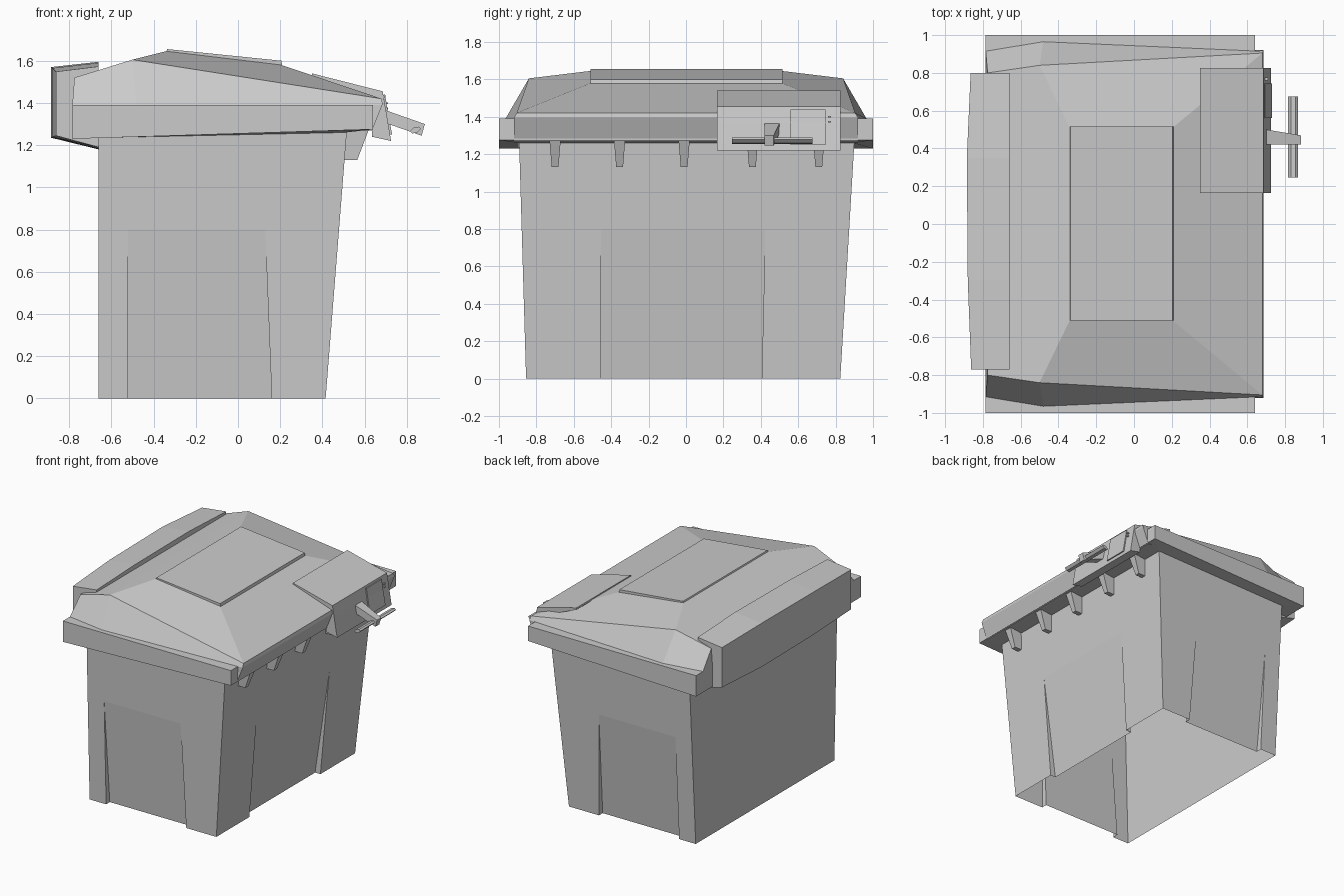
import bpy, bmesh

if "Cube" in bpy.data.objects:
    bpy.data.objects.remove(bpy.data.objects["Cube"])


def make(name, verts, faces):
    me = bpy.data.meshes.new(name)
    me.from_pydata(verts, [], faces)
    bm = bmesh.new()
    bm.from_mesh(me)
    bmesh.ops.remove_doubles(bm, verts=bm.verts, dist=0.0005)
    bmesh.ops.dissolve_degenerate(bm, edges=bm.edges, dist=0.0005)
    bmesh.ops.recalc_face_normals(bm, faces=bm.faces)
    bm.to_mesh(me)
    bm.free()
    ob = bpy.data.objects.new(name, me)
    bpy.context.collection.objects.link(ob)
    return ob


def loft(name, loops, caps=False):
    """Skin a stack of closed loops that share a point count."""
    n = len(loops[0])
    faces = [(k * n + i, k * n + (i + 1) % n, (k + 1) * n + (i + 1) % n, (k + 1) * n + i)
             for k in range(len(loops) - 1) for i in range(n)]
    if caps:
        faces += [tuple(range(n)), tuple(range((len(loops) - 1) * n, len(loops) * n))]
    return make(name, [p for l in loops for p in l], faces)


def prism(name, profile, y0, y1):
    """Extrude an x-z profile along y."""
    return loft(name, [[(x, y, z) for x, z in profile] for y in (y0, y1)], True)


def lerp(a, b, t):
    return a + (b - a) * t


# Body: tapered open shell, panels recessed at the foot between corner posts
def body_loop(z, d):
    t = z / 1.26
    x0, x1 = -0.66, lerp(0.415, 0.515, t)
    y0, y1 = lerp(-0.855, -0.892, t), lerp(0.825, 0.9, t)
    a, b = -0.52, lerp(0.16, 0.11, t)
    c, e = -0.455, lerp(0.405, 0.435, t)
    pts = [(x0, y0), (a, y0), (a, y0 + d), (b, y0 + d), (b, y0), (x1, y0),
           (x1, c), (x1 - d, c), (x1 - d, e), (x1, e), (x1, y1),
           (b, y1), (b, y1 - d), (a, y1 - d), (a, y1), (x0, y1)]
    return [(x, y, z) for x, y in pts]


loft("body", [body_loop(0, 0.045), body_loop(0.8, 0), body_loop(1.26, 0)])


# Lid rim: flange from the body, outer wall and top ledge
def ring(x0, x1, y, z0, z1):
    return [(x0, -y, z0), (x1, -y, z1), (x1, y, z1), (x0, y, z0)]


loft("lid_rim", [ring(-0.66, 0.51, 0.895, 1.235, 1.26), ring(-0.785, 0.64, 1.0, 1.23, 1.275),
                 ring(-0.785, 0.64, 1.0, 1.39, 1.39), ring(-0.785, 0.64, 0.91, 1.39, 1.39)])

# Lid: faceted hipped shell, half listed and mirrored across y
half = [(-0.785, 0.915, 1.39), (-0.48, 0.965, 1.39), (0.66, 0.915, 1.39),
        (-0.775, 0.80, 1.52), (-0.5, 0.84, 1.605), (0.68, 0.905, 1.42),
        (-0.34, 0.51, 1.645), (0.205, 0.51, 1.58),
        (0.635, 0.92, 1.27), (0.685, 0.92, 1.395), (0.6, 0.92, 1.27), (0.6, 0.92, 1.39)]
n = len(half)
verts = half + [(x, -y, z) for x, y, z in half]
side = [(0, 1, 4, 3), (1, 2, 5, 4), (4, 5, 7, 6), (2, 9, 5), (10, 8, 9, 2, 11)]
faces = side + [tuple(i + n for i in reversed(f)) for f in side]
for i, j in [(0, 3), (3, 4), (4, 6), (6, 7), (7, 5), (5, 9), (9, 8), (8, 10)]:
    faces.append((i, j, j + n, i + n))
make("lid", verts, faces)

# Raised centre plate, flush at the back and stepped at the front
prism("lid_plate", [(-0.34, 1.64), (-0.335, 1.655), (0.205, 1.6), (0.21, 1.575)], -0.51, 0.515)

# Rear hinge cover, slightly bowed along its length
loft("hinge_cover", [[(xb, y, zt), (-0.66, y, zt + 0.025), (-0.66, y, zb - 0.055), (xb, y, zb)]
                     for y, xb, zt, zb in [(-0.77, -0.862, 1.548, 1.245), (-0.3, -0.88, 1.565, 1.238),
                                           (0.35, -0.885, 1.57, 1.235), (0.80, -0.865, 1.55, 1.245)]], True)

# Support ribs under the front edge
for k, y in enumerate((-0.70, -0.355, -0.01, 0.355, 0.71)):
    top, low = 0.03, 0.018
    loft(f"front_rib_{k + 1}",
         [[(x0, y - w, z), (x1, y - w, z), (x1, y + w, z), (x0, y + w, z)]
          for x0, x1, w, z in [(0.49, 0.565, low, 1.13), (0.50, 0.62, top, 1.275)]], True)

# Lock housing folded over the front edge
prism("lock_housing", [(0.35, 1.54), (0.685, 1.455), (0.70, 1.37), (0.725, 1.22),
                       (0.635, 1.24), (0.63, 1.41), (0.35, 1.525)], 0.165, 0.825)
prism("lock_panel", [(0.69, 1.44), (0.697, 1.44), (0.708, 1.37), (0.73, 1.25), (0.71, 1.25)], 0.56, 0.745)
for k, z in enumerate((1.37, 1.395)):
    prism(f"lock_rivet_{k + 1}", [(0.69, z), (0.71, z), (0.71, z + 0.008), (0.69, z + 0.008)], 0.76, 0.775)

# Handle: stalk and crossbar
loft("handle_stalk", [[(x, yc - 0.04 * s, z), (x, yc + 0.04 * s, z),
                       (x - 0.015, yc + 0.04 * s, z - 0.055), (x - 0.015, yc - 0.04 * s, z - 0.055)]
                      for x, yc, z, s in [(0.70, 0.46, 1.365, 1), (0.885, 0.445, 1.30, 0.6)]], True)
prism("handle_crossbar", [(0.815, 1.265), (0.825, 1.255), (0.85, 1.26), (0.867, 1.278),
                          (0.855, 1.288), (0.83, 1.282)], 0.245, 0.675)
